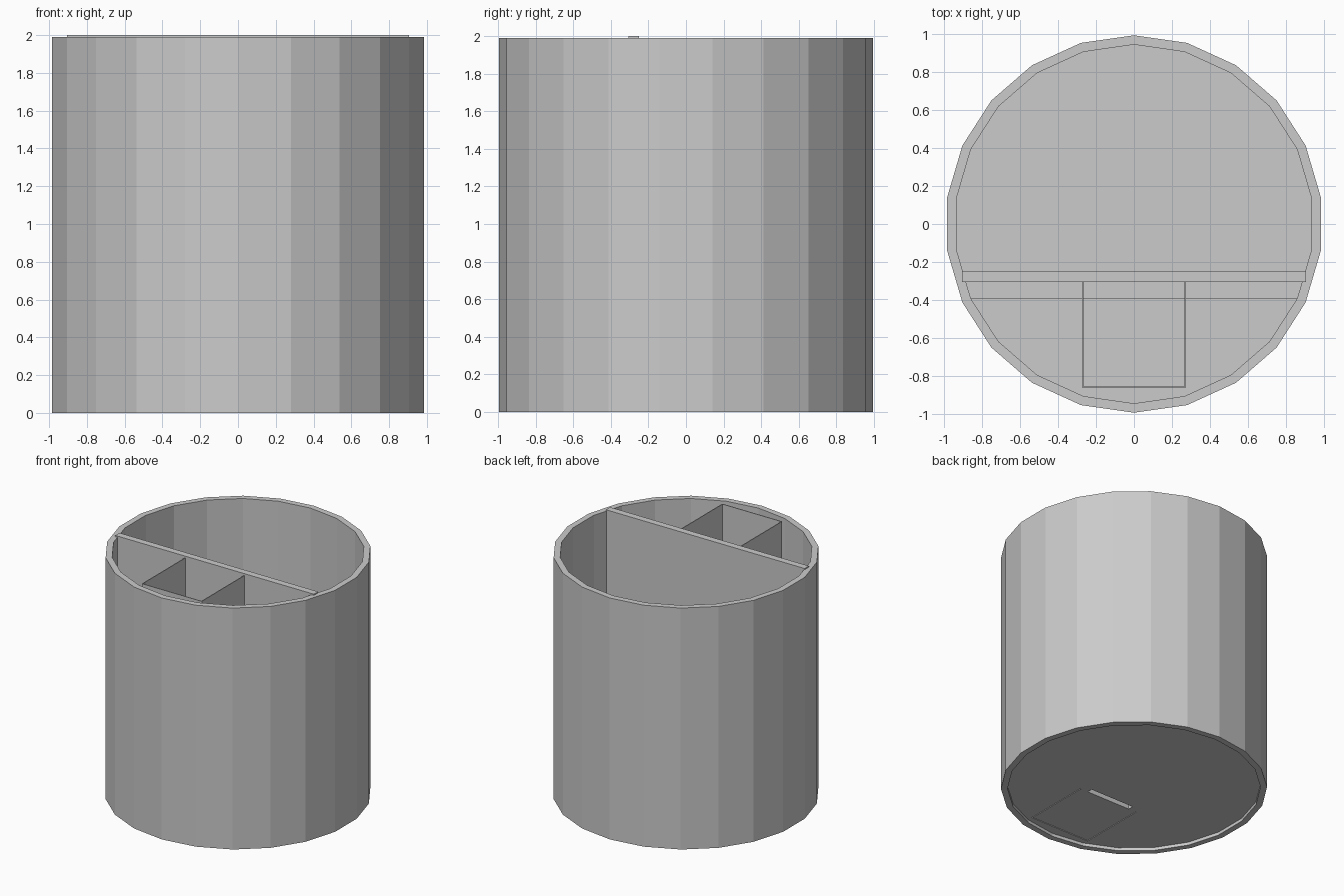
import bpy, bmesh
from math import sin, cos, pi

if "Cube" in bpy.data.objects:
    bpy.data.objects.remove(bpy.data.objects["Cube"])

N, R_OUT, R_IN = 22, 0.994, 0.945


def finish(name, bm):
    bmesh.ops.recalc_face_normals(bm, faces=bm.faces)
    me = bpy.data.meshes.new(name)
    bm.to_mesh(me)
    bm.free()
    ob = bpy.data.objects.new(name, me)
    bpy.context.collection.objects.link(ob)
    return ob


def ring(r):
    # polygon with a corner on the y axis
    return [(r * sin(2 * pi * i / N), r * cos(2 * pi * i / N)) for i in range(N)]


def prism(name, pts, z0, z1):
    bm = bmesh.new()
    face = bm.faces.new([bm.verts.new((x, y, z0)) for x, y in pts])
    ext = bmesh.ops.extrude_face_region(bm, geom=[face], use_keep_orig=True)
    for v in ext["geom"]:
        if isinstance(v, bmesh.types.BMVert):
            v.co.z = z1
    return finish(name, bm)


def box(name, x0, x1, y0, y1, z0, z1):
    return prism(name, [(x0, y0), (x1, y0), (x1, y1), (x0, y1)], z0, z1)


# round outer wall: four loops joined into a closed tube
bm = bmesh.new()
loops = [[bm.verts.new((x, y, z)) for x, y in ring(r)]
         for r, z in ((R_OUT, 0), (R_OUT, 1.99), (R_IN, 1.99), (R_IN, 0))]
for k in range(4):
    a, b = loops[k], loops[(k + 1) % 4]
    for i in range(N):
        j = (i + 1) % N
        bm.faces.new((a[i], a[j], b[j], b[i]))
finish("outer_wall", bm)

# recessed floor and upright divider
floor = prism("floor", ring(R_IN), 0.025, 0.045)
divider = box("divider", -0.906, 0.906, -0.305, -0.25, 0.025, 2.0)

# narrow slot under the divider, seen from below
cutter = box("slot_cutter", -0.2, 0.2, -0.3, -0.255, -0.02, 0.07)
cutter.hide_render = True
cutter.hide_set(True)
for ob in (floor, divider):
    mod = ob.modifiers.new("slot", "BOOLEAN")
    mod.operation = "DIFFERENCE"
    mod.object = cutter
    mod.solver = "EXACT"

# low raised floor section in the front compartment
front = [p for p in ring(R_IN) if p[1] < -0.38]
prism("front_floor_step", front, 0.04, 0.055)

# thin square shaft in front of the divider
T = 0.003
for name, s in (("shaft_left_panel", -1), ("shaft_right_panel", 1)):
    box(name, s * 0.27 - T, s * 0.27 + T, -0.86, -0.3, 0.02, 1.985)
box("shaft_front_panel", -0.27, 0.27, -0.86 - T, -0.86 + T, 0.02, 1.985)
